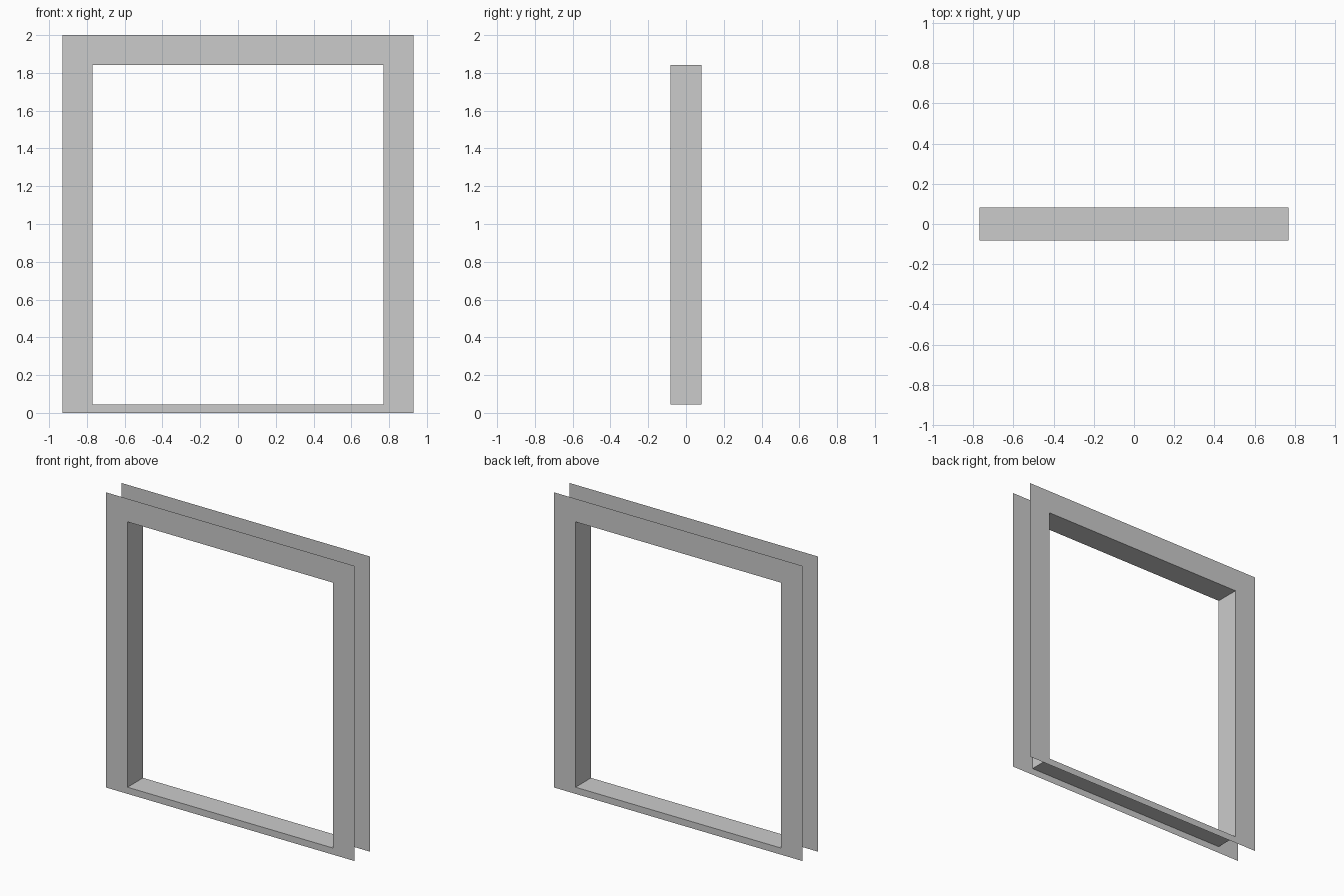
import bpy

if "Cube" in bpy.data.objects:
    bpy.data.objects.remove(bpy.data.objects["Cube"])

# Casing rectangle, opening rectangle and half the wall depth
OUTER = (0.93, 0.0, 2.0)
INNER = (0.77, 0.045, 1.843)
HALF_DEPTH = 0.083


def loop(rect, y):
    """Corners of a rectangle in the XZ plane, counter-clockwise from the front."""
    half, low, high = rect
    return [(-half, y, low), (half, y, low), (half, y, high), (-half, y, high)]


def bridge(name, loop_a, loop_b, flip=False):
    """Join two four-corner loops with a ring of flat quads."""
    faces = [(i, (i + 1) % 4, (i + 1) % 4 + 4, i + 4) for i in range(4)]
    if flip:
        faces = [f[::-1] for f in faces]
    mesh = bpy.data.meshes.new(name)
    mesh.from_pydata(loop_a + loop_b, [], faces)
    obj = bpy.data.objects.new(name, mesh)
    bpy.context.collection.objects.link(obj)
    return obj


# Flat casing trim on both sides of the wall
for name, y in (("front_casing", -HALF_DEPTH), ("back_casing", HALF_DEPTH)):
    bridge(name, loop(OUTER, y), loop(INNER, y), flip=y > 0)

# Jamb lining the opening, facing inwards
bridge("jamb_lining", loop(INNER, -HALF_DEPTH), loop(INNER, HALF_DEPTH))
